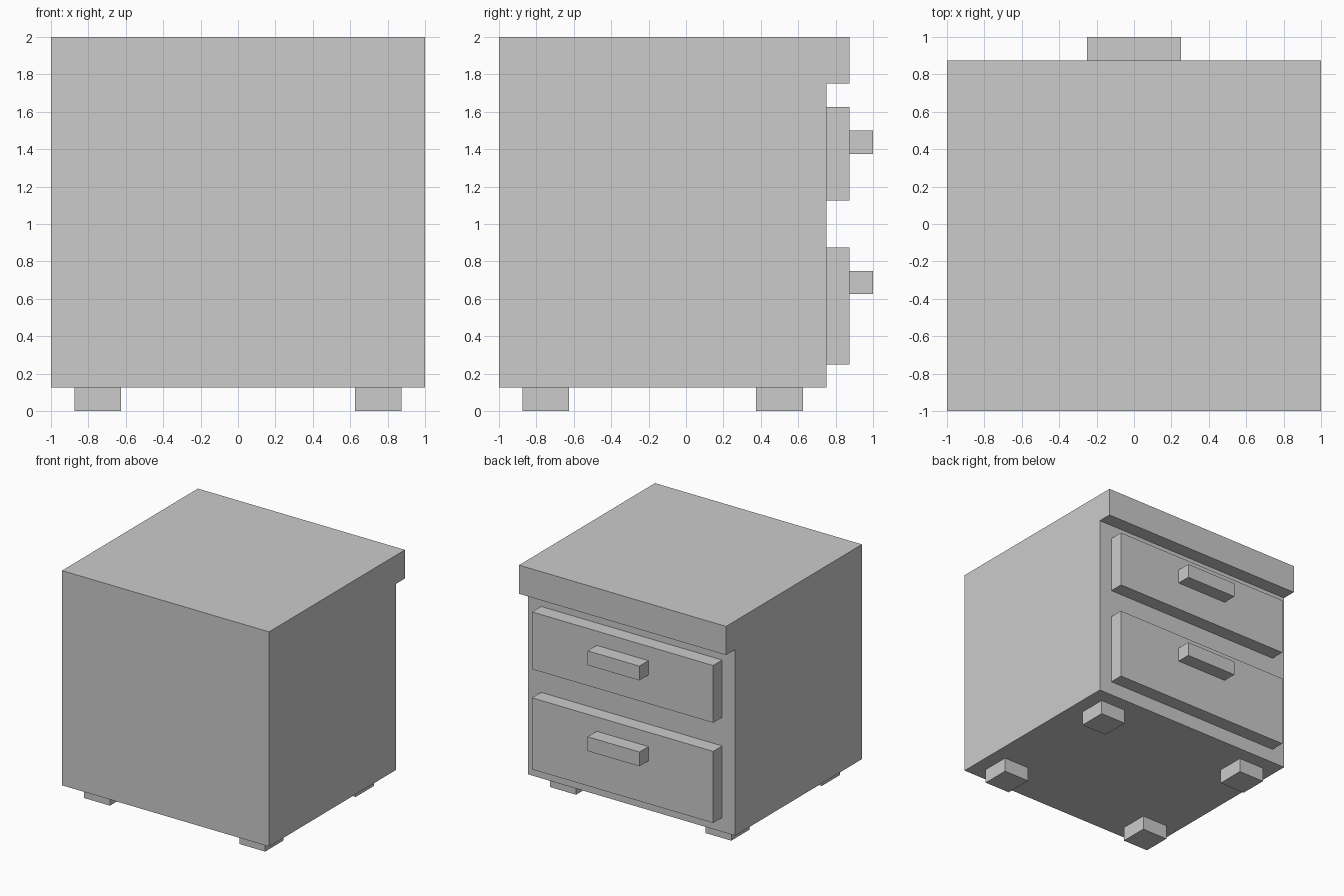
import bpy
import bmesh

if "Cube" in bpy.data.objects:
    bpy.data.objects.remove(bpy.data.objects["Cube"])


def make_object(name, bm):
    bmesh.ops.recalc_face_normals(bm, faces=bm.faces)
    mesh = bpy.data.meshes.new(name)
    bm.to_mesh(mesh)
    bm.free()
    obj = bpy.data.objects.new(name, mesh)
    bpy.context.collection.objects.link(obj)
    return obj


def box(name, x, y, z):
    """Box from (min, max) ranges on each axis."""
    bm = bmesh.new()
    bmesh.ops.create_cube(bm, size=1)
    for v in bm.verts:
        for i, (lo, hi) in enumerate((x, y, z)):
            v.co[i] = lo if v.co[i] < 0 else hi
    return make_object(name, bm)


# Cabinet with overhanging top: side profile (y, z) extruded across x
profile = [(-1, 0.125), (0.75, 0.125), (0.75, 1.75),
           (0.875, 1.75), (0.875, 2), (-1, 2)]
bm = bmesh.new()
side = bm.faces.new([bm.verts.new((-1, y, z)) for y, z in profile])
ext = bmesh.ops.extrude_face_region(bm, geom=[side], use_keep_orig=True)
bmesh.ops.translate(bm, vec=(2, 0, 0),
                    verts=[g for g in ext["geom"] if isinstance(g, bmesh.types.BMVert)])
make_object("cabinet", bm)

# Drawer fronts with handles
for label, z0, z1, handle_z in (("lower", 0.25, 0.875, 0.625),
                                ("upper", 1.125, 1.625, 1.375)):
    box(f"{label}_drawer", (-0.875, 0.875), (0.75, 0.875), (z0, z1))
    box(f"{label}_handle", (-0.25, 0.25), (0.875, 1), (handle_z, handle_z + 0.125))

# Four square feet
for x_label, x in (("left", -0.875), ("right", 0.625)):
    for y_label, y in (("front", -0.875), ("back", 0.375)):
        box(f"{y_label}_{x_label}_foot", (x, x + 0.25), (y, y + 0.25), (0, 0.125))
